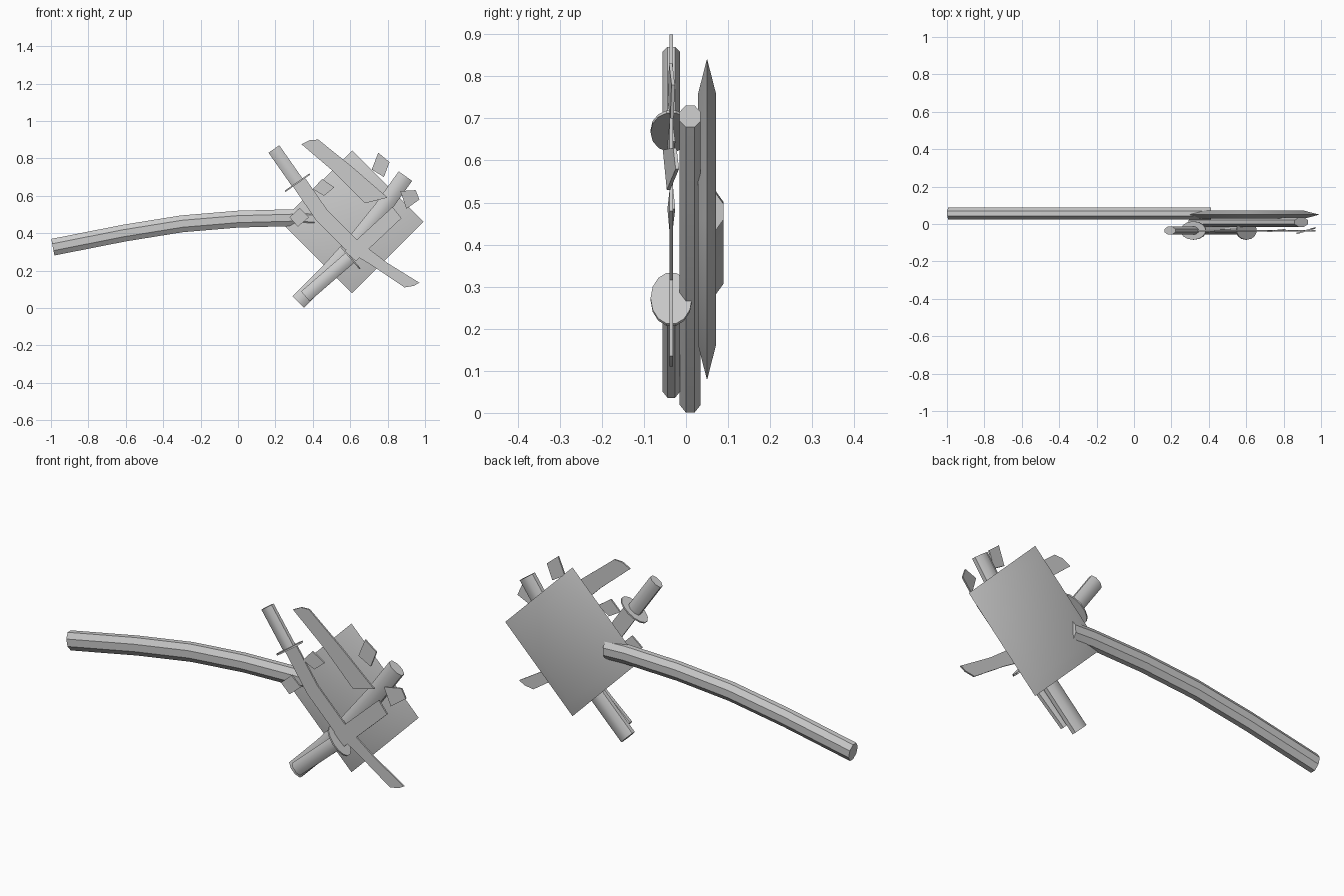
import bpy, bmesh, math
from mathutils import Vector

if "Cube" in bpy.data.objects:
    bpy.data.objects.remove(bpy.data.objects["Cube"])


def finish(name, bm, angle=35):
    bmesh.ops.recalc_face_normals(bm, faces=bm.faces)
    me = bpy.data.meshes.new(name)
    bm.to_mesh(me)
    bm.free()
    ob = bpy.data.objects.new(name, me)
    bpy.context.collection.objects.link(ob)
    bpy.ops.object.select_all(action='DESELECT')
    ob.select_set(True)
    bpy.context.view_layer.objects.active = ob
    bpy.ops.object.shade_smooth_by_angle(angle=math.radians(angle))
    return ob


def tube(name, path, y, half_w, half_y, sides=8):
    """Flattened tube swept along (x, z) points at depth y."""
    pts = [Vector((x, y, z)) for x, z in path]
    bm = bmesh.new()
    rings = []
    for i, p in enumerate(pts):
        d = (pts[min(i + 1, len(pts) - 1)] - pts[max(i - 1, 0)]).normalized()
        across = Vector((-d.z, 0, d.x))
        ring = []
        for k in range(sides):
            a = 2 * math.pi * (k + 0.5) / sides
            s = 1 / math.cos(math.pi / sides)
            ring.append(bm.verts.new(p + across * half_w * s * math.cos(a)
                                     + Vector((0, half_y * s * math.sin(a), 0))))
        rings.append(ring)
    for r0, r1 in zip(rings, rings[1:]):
        for k in range(sides):
            j = (k + 1) % sides
            bm.faces.new((r0[k], r0[j], r1[j], r1[k]))
    bm.faces.new(rings[0])
    bm.faces.new(rings[-1])
    return finish(name, bm)


def slab(name, outline, y, half_t, tilt=0.0):
    """Thin plate from an (x, z) outline; tilt slopes it in depth."""
    cx = sum(p[0] for p in outline) / len(outline)
    bm = bmesh.new()
    f = [bm.verts.new((x, y - half_t + tilt * (x - cx), z)) for x, z in outline]
    b = [bm.verts.new((x, y + half_t + tilt * (x - cx), z)) for x, z in outline]
    bm.faces.new(f)
    bm.faces.new(b[::-1])
    n = len(f)
    for i in range(n):
        j = (i + 1) % n
        bm.faces.new((f[i], f[j], b[j], b[i]))
    return finish(name, bm)


# Diamond plate with edges tapering to a ridge
bm = bmesh.new()
loops = []
for r, y in ((0.30, 0.029), (0.382, 0.05), (0.30, 0.071)):
    loops.append([bm.verts.new((0.61 + r * math.cos(k * math.pi / 2), y,
                                0.46 + r * math.sin(k * math.pi / 2))) for k in range(4)])
for a, b in zip(loops, loops[1:]):
    for k in range(4):
        j = (k + 1) % 4
        bm.faces.new((a[k], a[j], b[j], b[k]))
bm.faces.new(loops[0])
bm.faces.new(loops[2])
finish("diamond_plate", bm)

# Long curved sheath and shorter sheath behind the broken sword
tube("long_sheath", [(-0.99, 0.325), (-0.61, 0.40), (-0.30, 0.45), (0.0, 0.475),
                     (0.30, 0.483), (0.41, 0.478)], 0.057, 0.045, 0.032)
tube("short_sheath", [(0.322, 0.032), (0.479, 0.188), (0.627, 0.352),
                      (0.766, 0.525), (0.895, 0.705)], 0.01, 0.044, 0.025)

# Sword grips and oval guards
Y = -0.035
for tag, end, guard in (("whole", (0.192, 0.85), (0.318, 0.67)),
                        ("broken", (0.36, 0.062), (0.60, 0.27))):
    tube(tag + "_sword_grip", [end, guard], Y, 0.035, 0.021)
    d = (Vector(guard) - Vector(end)).normalized() * 0.004
    g = Vector(guard)
    tube(tag + "_sword_guard", [g - d, g + d], Y, 0.08, 0.048, 14)

# Whole blade, broken stub and snapped-off tip
slab("whole_blade", [(0.355, 0.70), (0.48, 0.52), (0.635, 0.365), (0.80, 0.24),
                     (0.97, 0.135), (0.94, 0.118), (0.89, 0.11), (0.72, 0.225),
                     (0.57, 0.315), (0.42, 0.465), (0.29, 0.655)], Y, 0.004)
slab("broken_blade_stub", [(0.57, 0.305), (0.826, 0.54), (0.874, 0.48), (0.63, 0.25)], Y, 0.004)
slab("broken_blade_tip", [(0.34, 0.875), (0.385, 0.898), (0.43, 0.90), (0.61, 0.755),
                          (0.80, 0.59), (0.68, 0.56), (0.51, 0.73)], Y, 0.004)

# Loose blade shards
shards = [([(0.75, 0.83), (0.81, 0.78), (0.78, 0.70), (0.715, 0.74)], 0.1),
          ([(0.868, 0.625), (0.95, 0.63), (0.97, 0.58), (0.90, 0.53)], 0.3),
          ([(0.40, 0.635), (0.45, 0.69), (0.515, 0.645), (0.46, 0.60)], 0.1),
          ([(0.275, 0.485), (0.33, 0.535), (0.38, 0.485), (0.32, 0.435)], 0.1)]
for i, (outline, tilt) in enumerate(shards):
    slab("blade_shard_%d" % (i + 1), outline, Y, 0.004, tilt)
